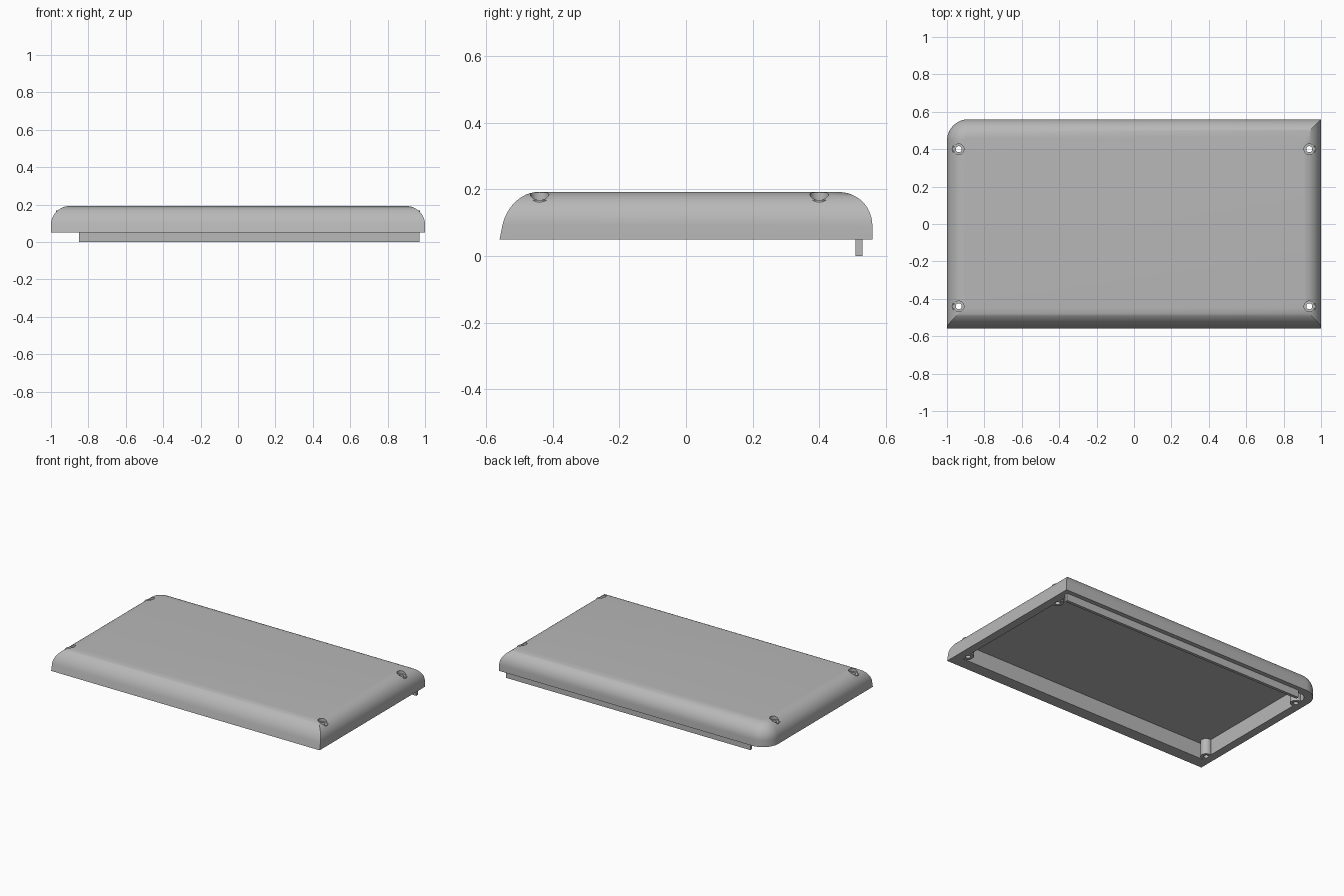
import bpy, bmesh
from math import sin, cos, pi, radians

cube = bpy.data.objects.get("Cube")
if cube:
    bpy.data.objects.remove(cube, do_unlink=True)

BASE, TOP, R = 0.05, 0.192, 0.1
HOLES = [(x, y) for x in (-0.937, 0.937) for y in (-0.44, 0.4)]

grey = bpy.data.materials.new("light grey plastic")
grey.use_nodes = True
colour = (0.48, 0.48, 0.48, 1)
grey.diffuse_color = colour
grey.node_tree.nodes["Principled BSDF"].inputs["Base Color"].default_value = colour


def make(name, rings, closed=False):
    """Skin a stack of equal rings; cap the ends, or join last to first."""
    bm = bmesh.new()
    loops = [[bm.verts.new(p) for p in ring] for ring in rings]
    n = len(loops[0])
    pairs = list(zip(loops, loops[1:]))
    if closed:
        pairs.append((loops[-1], loops[0]))
    else:
        bm.faces.new(loops[0])
        bm.faces.new(loops[-1])
    for a, b in pairs:
        for i in range(n):
            j = (i + 1) % n
            bm.faces.new((a[i], a[j], b[j], b[i]))
    bmesh.ops.recalc_face_normals(bm, faces=bm.faces)
    mesh = bpy.data.meshes.new(name)
    bm.to_mesh(mesh)
    bm.free()
    mesh.materials.append(grey)
    obj = bpy.data.objects.new(name, mesh)
    bpy.context.collection.objects.link(obj)
    return obj


def activate(obj):
    bpy.ops.object.select_all(action='DESELECT')
    obj.select_set(True)
    bpy.context.view_layer.objects.active = obj


def smooth(obj):
    activate(obj)
    bpy.ops.object.shade_smooth_by_angle(angle=radians(30))


def outline(z, side, front, back, radius):
    """Rectangle with only its back corner at -x rounded."""
    x, y0, y1 = 1 - side, -0.56 + front, 0.56 - back
    pts = [(-x, y0, z), (x, y0, z), (x, y1, z)]
    for i in range(13):
        a = pi / 2 + i * pi / 24
        pts.append((-x + radius + radius * cos(a), y1 - radius + radius * sin(a), z))
    return pts


def circle(x, y, z, r, n=32):
    return [(x + r * cos(2 * pi * i / n), y + r * sin(2 * pi * i / n), z) for i in range(n)]


def cut(target, cutter):
    activate(target)
    mod = target.modifiers.new("cut", 'BOOLEAN')
    mod.operation, mod.solver, mod.object = 'DIFFERENCE', 'EXACT', cutter
    bpy.ops.object.modifier_apply(modifier=mod.name)
    bpy.data.objects.remove(cutter, do_unlink=True)


# Shell: upright sides rolling over to the top, leaning front
levels = [(BASE, 0)]
for i in range(13):
    a = i * pi / 24
    levels.append((TOP - R + R * sin(a), R * (1 - cos(a))))
cover = make("cover_shell", [
    outline(z, s, 0.85 * s + 0.2 * (z - BASE), s, 0.115 - s) for z, s in levels])

# Hollow underside
cut(cover, make("cavity_cutter", [
    outline(z, 0.055, 0.08, 0.055, 0.06) for z in (0, 0.155)]))

# Screw wells
for x, y in HOLES:
    cut(cover, make("well_cutter", [circle(x, y, z, 0.028) for z in (0, 0.3)]))
smooth(cover)

# Tubular screw posts
for x, y in HOLES:
    post = make("screw_post", [circle(x, y, z, r) for z, r in (
        (BASE, 0.035), (0.168, 0.035), (0.168, 0.016), (BASE, 0.016))], closed=True)
    smooth(post)

# Locating lip under the back edge
make("back_lip", [[(-0.85, 0.51, z), (0.97, 0.51, z), (0.97, 0.53, z), (-0.85, 0.53, z)]
                  for z in (0, BASE + 0.01)])
